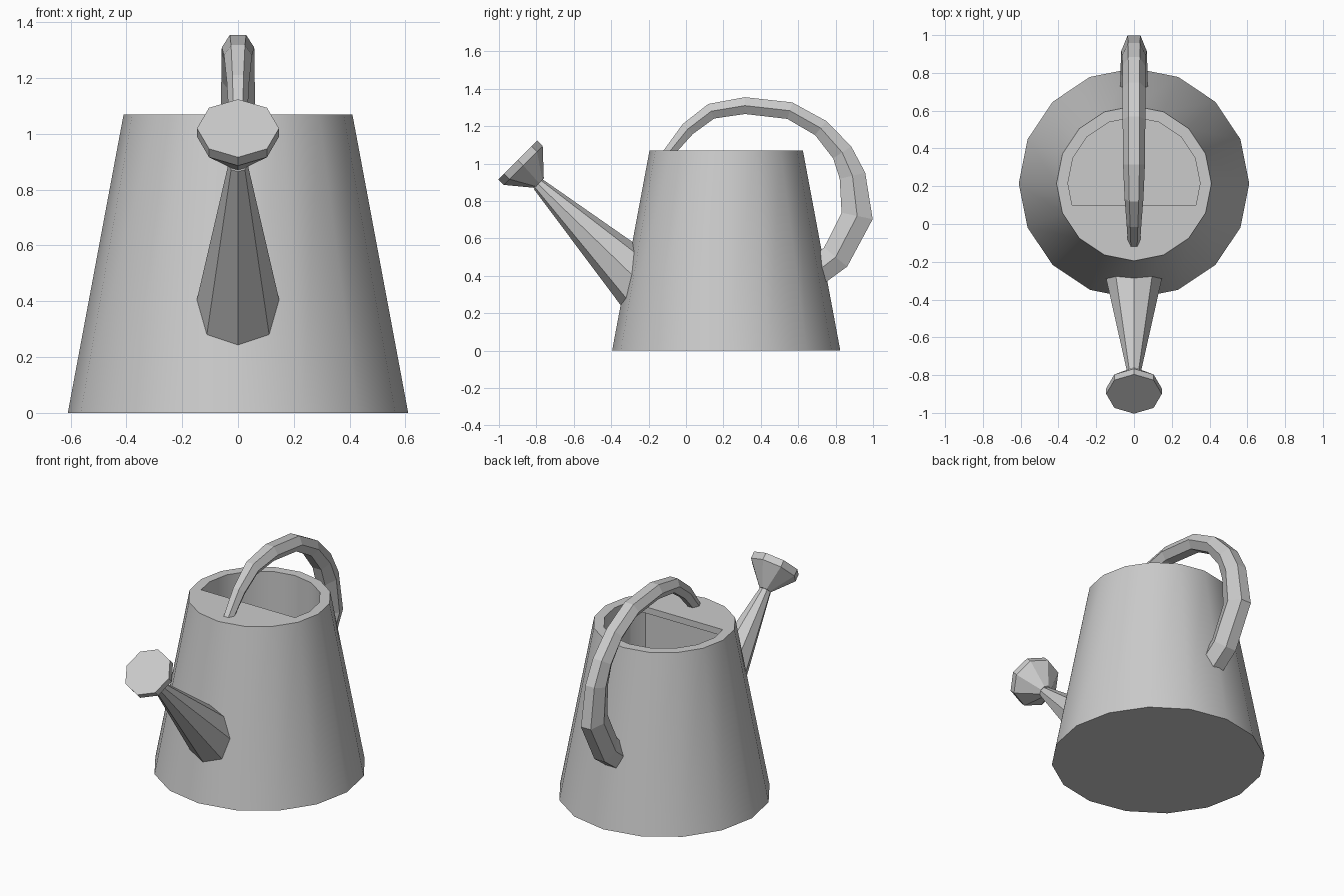
import bpy, bmesh
from math import cos, sin, pi
from mathutils import Vector

cube = bpy.data.objects.get("Cube")
if cube:
    bpy.data.objects.remove(cube, do_unlink=True)

metal = bpy.data.materials.new("grey_metal")
metal.use_nodes = True
GREY = (0.6, 0.6, 0.6, 1)
metal.diffuse_color = GREY
metal.node_tree.nodes["Principled BSDF"].inputs["Base Color"].default_value = GREY

X = Vector((1, 0, 0))
UP = Vector((0, 0, 1))
CENTRE = 0.215   # y of the body axis
SIDES = 16


def loft(name, rings, cut_y=None):
    """Skin a list of point rings, cap both ends, optionally keep only y > cut_y."""
    bm = bmesh.new()
    loops = [[bm.verts.new(p) for p in ring] for ring in rings]
    for a, b in zip(loops, loops[1:]):
        for i in range(len(a)):
            j = (i + 1) % len(a)
            bm.faces.new((a[i], a[j], b[j], b[i]))
    bm.faces.new(loops[0])
    bm.faces.new(loops[-1])
    if cut_y is not None:
        bmesh.ops.bisect_plane(bm, geom=bm.verts[:] + bm.edges[:] + bm.faces[:],
                               plane_co=(0, cut_y, 0), plane_no=(0, 1, 0), clear_inner=True)
        bmesh.ops.holes_fill(bm, edges=[e for e in bm.edges if e.is_boundary])
    bmesh.ops.recalc_face_normals(bm, faces=bm.faces[:])
    mesh = bpy.data.meshes.new(name)
    bm.to_mesh(mesh)
    bm.free()
    mesh.materials.append(metal)
    obj = bpy.data.objects.new(name, mesh)
    bpy.context.collection.objects.link(obj)
    return obj


def ring(y, z, radius, sides, axis):
    """Regular polygon around an axis lying in the middle plane."""
    v = axis.cross(X)
    return [Vector((0, y, z)) + radius * (X * cos(2 * pi * i / sides) + v * sin(2 * pi * i / sides))
            for i in range(sides)]


def upright(name, z0, r0, z1, r1, cut_y=None):
    return loft(name, [ring(CENTRE, z0, r0, SIDES, UP), ring(CENTRE, z1, r1, SIDES, UP)], cut_y)


# Tapered body, hollowed behind a thin half cover
body = upright("body", 0, 0.61, 1.07, 0.41)
cutters = [upright("cavity_cutter", 0.08, 0.35, 1.03, 0.35, 0.01),
           upright("opening_cutter", 0.9, 0.35, 1.2, 0.35, 0.10)]
bpy.context.view_layer.objects.active = body
for cutter in cutters:
    cutter.hide_render = True
    mod = body.modifiers.new("hollow", 'BOOLEAN')
    mod.operation = 'DIFFERENCE'
    mod.object = cutter
    bpy.ops.object.modifier_apply(modifier=mod.name)
    bpy.data.objects.remove(cutter, do_unlink=True)
bpy.ops.object.select_all(action='DESELECT')
body.select_set(True)
bpy.ops.object.shade_smooth_by_angle(angle=pi / 6)

# Spout tapering up to the sprinkler head
spout_axis = Vector((0, -0.72, 0.69)).normalized()
loft("spout", [ring(-0.18, 0.30, 0.172, 8, spout_axis),
               ring(-0.79, 0.89, 0.035, 8, spout_axis)])

# Flared sprinkler head with a short rim
head_axis = Vector((0, -1, 1)).normalized()
loft("sprinkler_head", [ring(-0.785, 0.895, 0.035, 8, head_axis),
                        ring(-0.87, 0.99, 0.147, 8, head_axis),
                        ring(-0.90, 1.02, 0.147, 8, head_axis)])

# Handle: hexagonal section swept along a path of (y, z, half width, half thickness)
path = [(-0.14, 1.00, 0.030, 0.025), (0.01, 1.185, 0.040, 0.038), (0.135, 1.28, 0.050, 0.042),
        (0.315, 1.31, 0.058, 0.045), (0.555, 1.283, 0.060, 0.046), (0.72, 1.19, 0.060, 0.048),
        (0.835, 1.06, 0.061, 0.058), (0.89, 0.935, 0.063, 0.070), (0.915, 0.72, 0.068, 0.085),
        (0.80, 0.50, 0.072, 0.080), (0.62, 0.36, 0.075, 0.070)]
sections = []
for i, (y, z, w, h) in enumerate(path):
    before, after = path[max(i - 1, 0)], path[min(i + 1, len(path) - 1)]
    tangent = Vector((0, after[0] - before[0], after[1] - before[1])).normalized()
    out = X.cross(tangent)
    sections.append([Vector((0, y, z)) + X * w * cos(k * pi / 3) + out * h * sin(k * pi / 3) / sin(pi / 3)
                     for k in range(6)])
loft("handle", sections)
